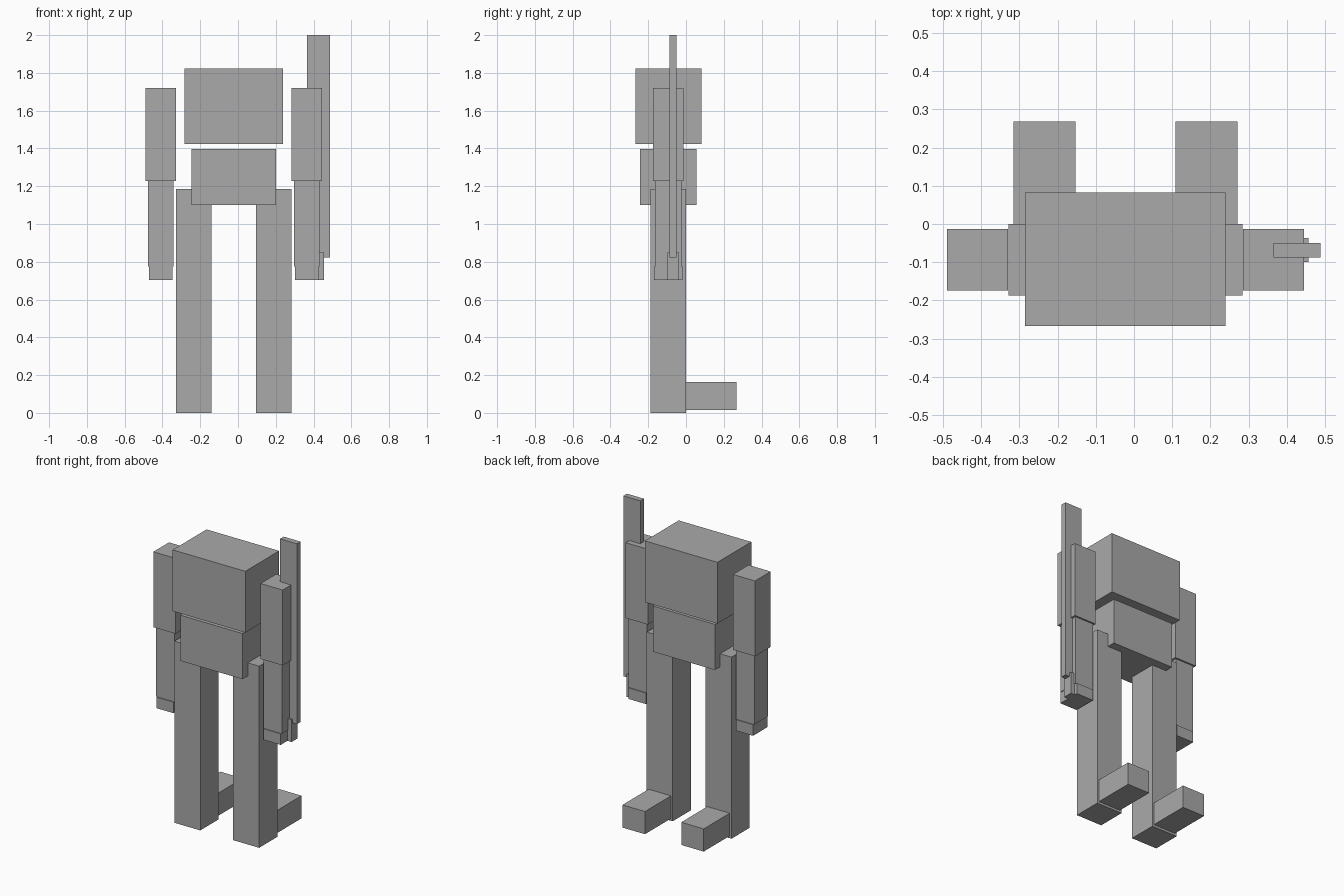
import bpy
import bmesh
from mathutils import Vector

if "Cube" in bpy.data.objects:
    bpy.data.objects.remove(bpy.data.objects["Cube"])

CX = -0.0225  # body mirror plane

grey = bpy.data.materials.new("plain_grey")
grey.diffuse_color = (0.4, 0.4, 0.4, 1)
grey.use_nodes = True
grey.node_tree.nodes["Principled BSDF"].inputs["Base Color"].default_value = grey.diffuse_color


def box(name, x, y, z):
    """Box given by its extent along each axis."""
    lo, hi = Vector((x[0], y[0], z[0])), Vector((x[1], y[1], z[1]))
    mesh = bpy.data.meshes.new(name)
    bm = bmesh.new()
    bmesh.ops.create_cube(bm, size=1)
    bmesh.ops.scale(bm, vec=hi - lo, verts=bm.verts)
    bm.to_mesh(mesh)
    bm.free()
    mesh.materials.append(grey)
    obj = bpy.data.objects.new(name, mesh)
    obj.location = (lo + hi) / 2
    bpy.context.collection.objects.link(obj)
    return obj


def pair(name, inner, outer, y, z):
    """Two boxes, mirrored about the body centre."""
    box("left_" + name, (CX - outer, CX - inner), y, z)
    box("right_" + name, (CX + inner, CX + outer), y, z)


# Torso
box("chest", (CX - 0.262, CX + 0.262), (-0.267, 0.082), (1.423, 1.823))
box("waist", (CX - 0.224, CX + 0.224), (-0.243, 0.055), (1.10, 1.398))

# Legs and feet
pair("leg", 0.119, 0.306, (-0.187, 0.0), (0.0, 1.185))
pair("foot", 0.131, 0.293, (-0.003, 0.268), (0.015, 0.163))

# Arms and hands
pair("upper_arm", 0.307, 0.467, (-0.174, -0.013), (1.228, 1.72))
pair("forearm", 0.320, 0.454, (-0.164, -0.024), (0.775, 1.228))
pair("hand", 0.325, 0.449, (-0.169, -0.018), (0.703, 0.775))

# Grip and the long flat blade it holds
box("grip", (0.424, 0.456), (-0.099, -0.037), (0.703, 0.848))
box("blade", (0.365, 0.487), (-0.087, -0.05), (0.823, 2.0))
